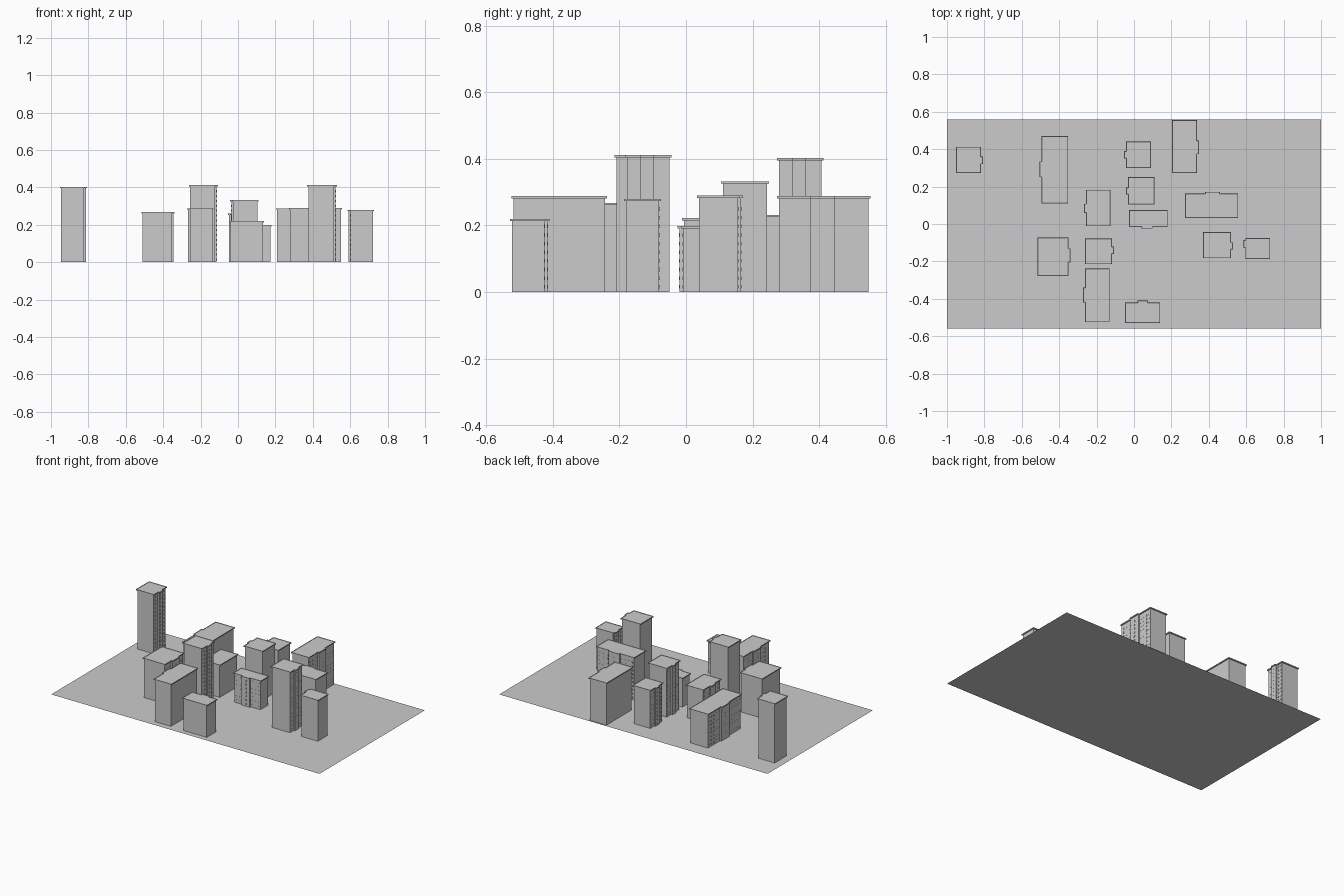
import bpy, bmesh

if "Cube" in bpy.data.objects:
    bpy.data.objects.remove(bpy.data.objects["Cube"])

OVER = 0.006    # roof overhang
BUMP = 0.01     # stair bay projection
FLOOR = 0.026   # storey height


def finish(bm, name):
    bmesh.ops.recalc_face_normals(bm, faces=bm.faces[:])
    me = bpy.data.meshes.new(name)
    bm.to_mesh(me)
    bm.free()
    ob = bpy.data.objects.new(name, me)
    bpy.context.collection.objects.link(ob)
    return ob


def prism(bm, pts, z0, z1, bottom=True):
    lo = [bm.verts.new((x, y, z0)) for x, y in pts]
    hi = [bm.verts.new((x, y, z1)) for x, y in pts]
    n = len(pts)
    for i in range(n):
        j = (i + 1) % n
        bm.faces.new((lo[i], lo[j], hi[j], hi[i]))
    if bottom:
        bm.faces.new(lo[::-1])
    return bm.faces.new(hi)


def building(name, x0, x1, y0, y1, h, side, b0, b1):
    """Rectangular block (roof outline given) with a stair bay b0..b1 on one facade."""
    along_x = side in 'FB'
    sign = 1 if side in 'RB' else -1
    u0, u1, v0, v1 = (x0, x1, y0, y1) if along_x else (y0, y1, x0, x1)
    face, rear = (v1, v0) if sign > 0 else (v0, v1)

    def world(u, v):
        return (u, v) if along_x else (v, u)

    def outline(o):
        f, r = face - sign * o, rear + sign * o
        fb = f + sign * BUMP
        return [world(u, v) for u, v in (
            (u0 + o, r), (u1 - o, r), (u1 - o, f), (b1, f),
            (b1, fb), (b0, fb), (b0, f), (u0 + o, f))]

    # walls
    bm = bmesh.new()
    prism(bm, outline(OVER), 0, h - 0.007, bottom=False)
    finish(bm, name + '_walls')

    # roof slab with low parapet
    bm = bmesh.new()
    top = prism(bm, outline(0), h - 0.007, h)
    bmesh.ops.recalc_face_normals(bm, faces=bm.faces[:])
    bmesh.ops.inset_region(bm, faces=[top], thickness=0.003)
    for v in top.verts:
        v.co.z -= 0.003
    finish(bm, name + '_roof')

    # windows on the bay facade only
    bm = bmesh.new()
    wall = face - sign * OVER

    def window(u, v, z, w, ht):
        a, b = v - sign * 0.001, v + sign * 0.0015
        prism(bm, [world(u - w / 2, a), world(u + w / 2, a),
                   world(u + w / 2, b), world(u - w / 2, b)], z, z + ht)

    floors = int((h - 0.012) / FLOOR)
    for k in range(floors):
        z = k * FLOOR + 0.010
        for a, b in ((u0 + OVER, b0), (b1, u1 - OVER)):
            n = max(1, round((b - a) / 0.028))
            for i in range(n):
                window(a + (i + 0.5) * (b - a) / n, wall, z, 0.010, 0.011)
        window((b0 + b1) / 2, wall + sign * BUMP, z, 0.010, 0.011)
    finish(bm, name + '_windows')


# ground sheet
bm = bmesh.new()
bm.faces.new([bm.verts.new((x, y, 0)) for x, y in
              ((-1, -.56), (1, -.56), (1, .56), (-1, .56))])
finish(bm, 'ground')

# x0, x1, y0, y1, height, facade side, bay start, bay end
BLOCKS = {
    'west_tower': (-.952, -.818, .273, .413, .403, 'R', .32, .36),
    'northwest_slab': (-.495, -.352, .11, .47, .232, 'L', .25, .335),
    'north_slab': (.203, .337, .273, .555, .288, 'R', .373, .447),
    'north_block': (-.043, .09, .30, .44, .26, 'L', .35, .39),
    'middle_tower': (-.032, .11, .105, .25, .333, 'L', .158, .195),
    'low_block': (-.027, .18, -.015, .075, .198, 'F', .04, .10),
    'west_low_block': (-.256, -.126, -.012, .183, .222, 'L', .06, .108),
    'east_slab': (.273, .557, .033, .162, .29, 'B', .38, .46),
    'east_tower': (.37, .518, -.183, -.043, .412, 'R', -.137, -.098),
    'far_east_block': (.595, .728, -.187, -.075, .28, 'L', -.128, -.085),
    'southwest_block': (-.516, -.35, -.278, -.073, .268, 'R', -.205, -.13),
    'south_tower': (-.262, -.118, -.215, -.078, .412, 'R', -.16, -.12),
    'south_slab': (-.262, -.13, -.525, -.238, .288, 'L', -.42, -.34),
    'front_block': (-.047, .14, -.53, -.42, .22, 'B', .02, .075),
}
for name, spec in BLOCKS.items():
    building(name, *spec)
